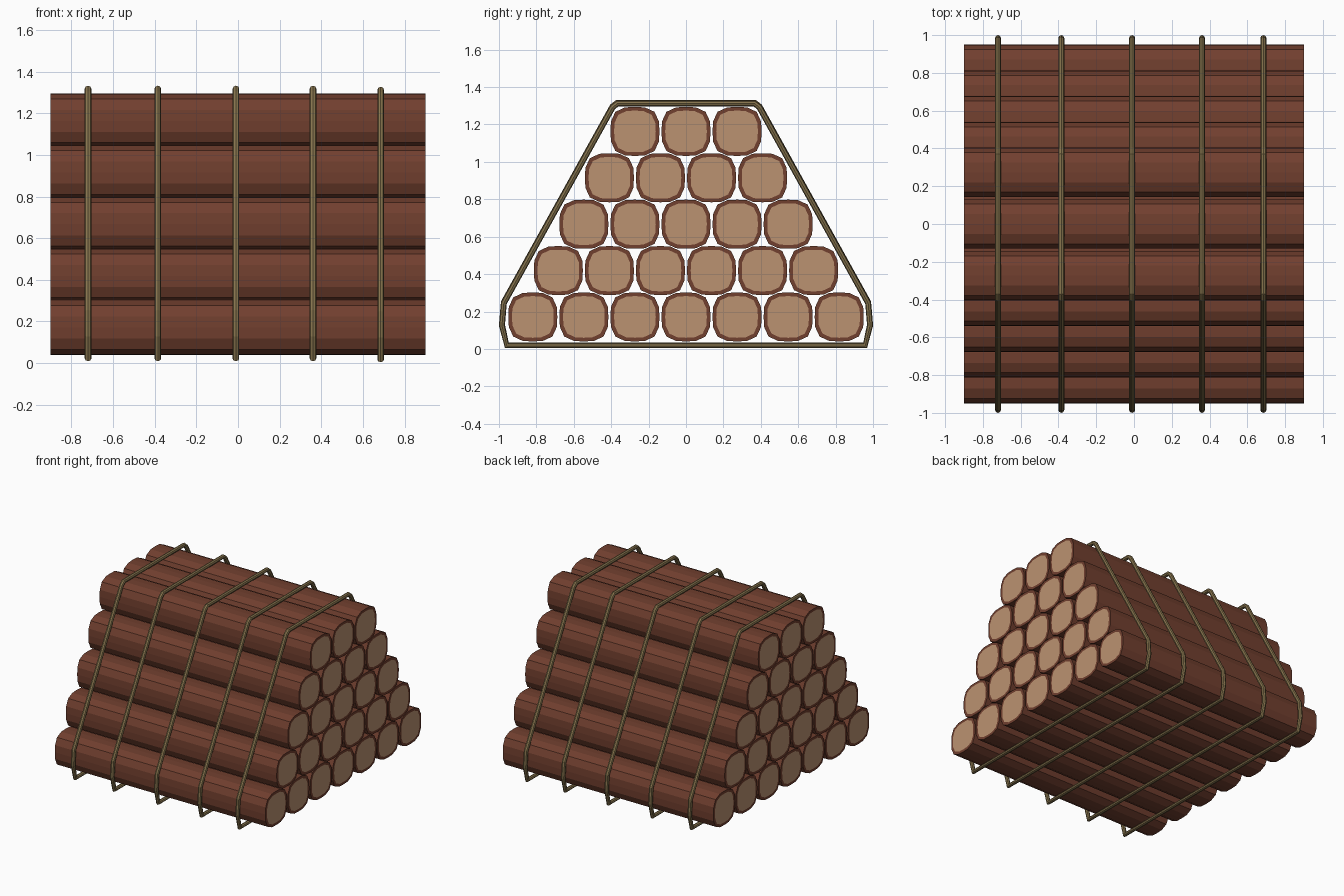
import bpy, bmesh, math

if "Cube" in bpy.data.objects:
    bpy.data.objects.remove(bpy.data.objects["Cube"])


def material(name, rgb):
    m = bpy.data.materials.new(name)
    m.diffuse_color = (*rgb, 1)
    m.use_nodes = True
    m.node_tree.nodes["Principled BSDF"].inputs["Base Color"].default_value = m.diffuse_color
    return m


bark = material("bark", (0.165, 0.05, 0.028))
wood = material("cut_wood", (0.50, 0.29, 0.165))
rope = material("strap", (0.24, 0.175, 0.075))

HALF_LEN, R, SIDES = 0.9, 0.131, 16


def section(scale):
    # rounded-square outline (superellipse)
    pts = []
    for i in range(SIDES):
        a = 2 * math.pi * i / SIDES
        c, s = math.cos(a), math.sin(a)
        r = R * scale / (abs(c) ** 3.1 + abs(s) ** 3.1) ** (1 / 3.1)
        pts.append((r * c, r * s))
    return pts


def log_mesh():
    # bark tube with a bark rim and pale cut face on each end
    bm = bmesh.new()
    loops = []
    for x, k in ((-HALF_LEN, 0.85), (-HALF_LEN, 1), (HALF_LEN, 1), (HALF_LEN, 0.85)):
        loops.append([bm.verts.new((x, y, z)) for y, z in section(k)])
    for a, b in zip(loops, loops[1:]):
        for i in range(SIDES):
            j = (i + 1) % SIDES
            bm.faces.new((a[i], a[j], b[j], b[i]))
    for end in (loops[0], loops[-1]):
        bm.faces.new(end).material_index = 1
    bmesh.ops.recalc_face_normals(bm, faces=bm.faces)
    me = bpy.data.meshes.new("log")
    bm.to_mesh(me)
    bm.free()
    me.materials.append(bark)
    me.materials.append(wood)
    return me


# stacked rows of logs, 7 at the bottom to 3 on top
mesh = log_mesh()
for row in range(5):
    count = 7 - row
    for i in range(count):
        ob = bpy.data.objects.new(f"log_row{row + 1}_{i + 1}", mesh)
        ob.location = (0, (i - (count - 1) / 2) * 0.273, 0.171 + row * 0.248)
        bpy.context.collection.objects.link(ob)

# straps looped round the pile
half = [(0.958, 0.022), (0.984, 0.13), (0.974, 0.25), (0.393, 1.296), (0.367, 1.317)]
path = half + [(-y, z) for y, z in reversed(half)]
for n, (x, dz) in enumerate(((-0.72, 0), (-0.385, 0), (-0.01, 0), (0.36, 0), (0.685, -0.005))):
    cu = bpy.data.curves.new("strap", "CURVE")
    cu.dimensions = "3D"
    cu.bevel_depth = 0.016
    cu.bevel_resolution = 2
    sp = cu.splines.new("POLY")
    sp.points.add(len(path) - 1)
    for p, (y, z) in zip(sp.points, path):
        p.co = (x, y, z + dz, 1)
    sp.use_cyclic_u = True
    sp.use_smooth = False
    cu.materials.append(rope)
    ob = bpy.data.objects.new(f"strap_{n + 1}", cu)
    bpy.context.collection.objects.link(ob)
    bpy.ops.object.select_all(action="DESELECT")
    ob.select_set(True)
    bpy.context.view_layer.objects.active = ob
    bpy.ops.object.convert(target="MESH")
